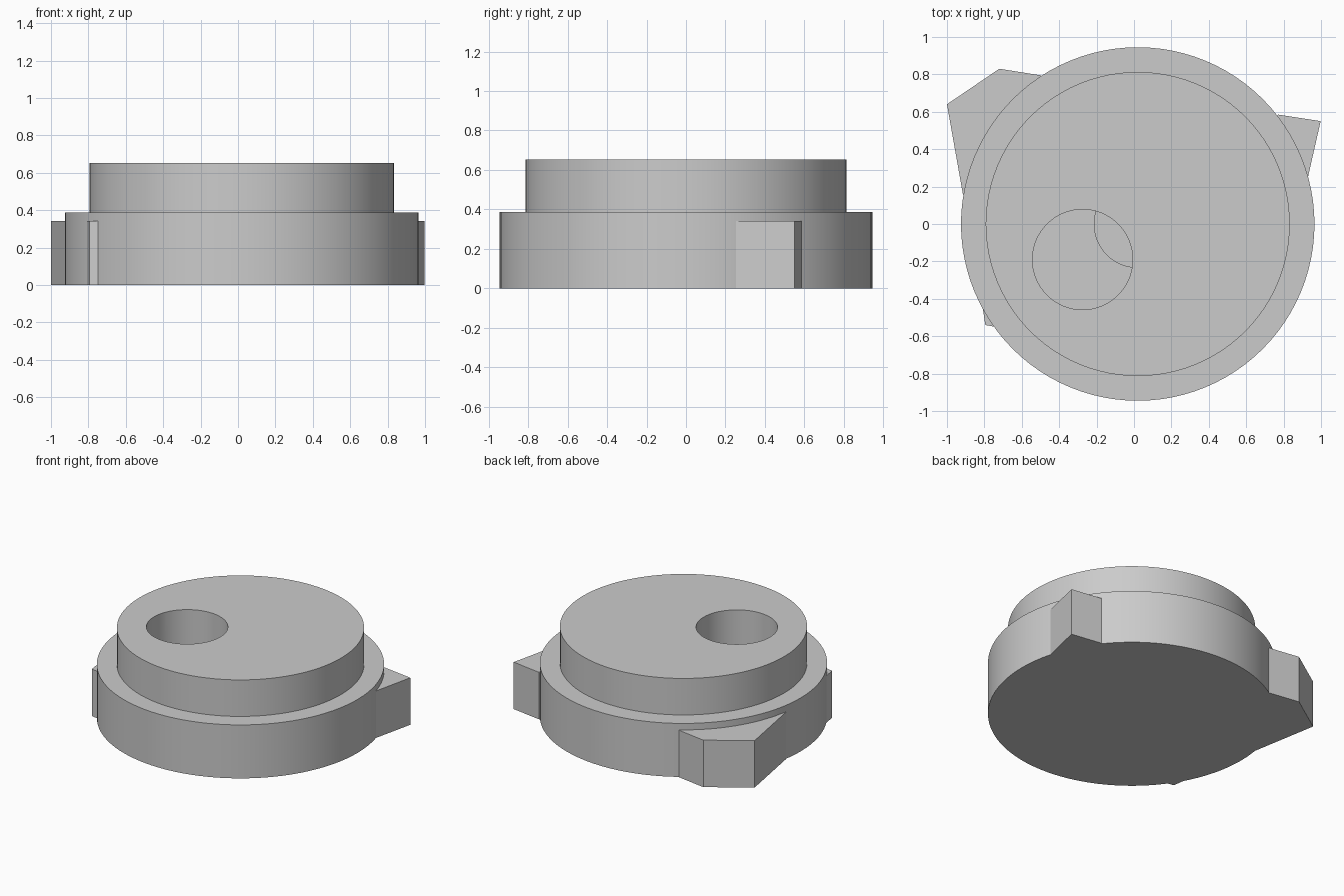
import bpy, bmesh, math

cube = bpy.data.objects.get("Cube")
if cube:
    bpy.data.objects.remove(cube, do_unlink=True)

grey = bpy.data.materials.new("plain_grey")
grey.use_nodes = True
grey.diffuse_color = (0.6, 0.6, 0.6, 1)
grey.node_tree.nodes["Principled BSDF"].inputs["Base Color"].default_value = (0.6, 0.6, 0.6, 1)

CENTRE = (0.02, 0.0)
STEP = 0.388
TOP = 0.653


def finish(name, bm):
    bmesh.ops.recalc_face_normals(bm, faces=bm.faces[:])
    mesh = bpy.data.meshes.new(name)
    bm.to_mesh(mesh)
    bm.free()
    mesh.materials.append(grey)
    obj = bpy.data.objects.new(name, mesh)
    bpy.context.collection.objects.link(obj)
    return obj


def turned(name, centre, profile, segments=96):
    """Closed round solid from (radius, height) rings."""
    bm = bmesh.new()
    rings = []
    for r, z in profile:
        angles = [2 * math.pi * i / segments for i in range(segments)]
        rings.append([bm.verts.new((centre[0] + r * math.cos(a),
                                    centre[1] + r * math.sin(a), z)) for a in angles])
    for low, high in zip(rings, rings[1:]):
        for i in range(segments):
            j = (i + 1) % segments
            bm.faces.new((low[i], low[j], high[j], high[i]))
    bm.faces.new(rings[0])
    bm.faces.new(rings[-1])
    return finish(name, bm)


def prism(name, outline, height):
    bm = bmesh.new()
    face = bm.faces.new([bm.verts.new((x, y, 0)) for x, y in outline])
    up = bmesh.ops.extrude_face_region(bm, geom=[face])["geom"]
    moved = [v for v in up if isinstance(v, bmesh.types.BMVert)]
    bmesh.ops.translate(bm, verts=moved, vec=(0, 0, height))
    return finish(name, bm)


def smooth(obj):
    bpy.ops.object.select_all(action='DESELECT')
    obj.select_set(True)
    bpy.context.view_layer.objects.active = obj
    bpy.ops.object.shade_smooth_by_angle(angle=math.radians(30))


# Stepped round body with an off-centre well
body = turned("stepped_body", CENTRE,
              [(0.945, 0), (0.945, STEP), (0.813, STEP), (0.813, TOP)])
cutter = turned("well_cutter", (-0.275, -0.19), [(0.268, 0.3), (0.268, TOP + 0.1)], 64)
cutter.hide_render = True
cut = body.modifiers.new("well", 'BOOLEAN')
cut.operation = 'DIFFERENCE'
cut.solver = 'EXACT'
cut.object = cutter
bpy.context.view_layer.objects.active = body
bpy.ops.object.modifier_apply(modifier="well")
bpy.data.objects.remove(cutter, do_unlink=True)
smooth(body)

# Central post that shows in one side of the well
post = turned("centre_post", CENTRE, [(0.235, 0.25), (0.235, STEP)], 64)
smooth(post)

# Angular lugs around the rim
lugs = {
    "back_right_lug": [(-0.8, 0.1), (-0.915, 0.16), (-1, 0.64), (-0.72, 0.83),
                       (-0.5, 0.795), (-0.4, 0.7)],
    "back_left_lug": [(0.7, 0.5), (0.77, 0.585), (0.998, 0.55), (0.93, 0.25), (0.85, 0.2)],
    "front_right_lug": [(-0.7, -0.45), (-0.81, -0.44), (-0.795, -0.54), (-0.74, -0.55)],
}
for name, outline in lugs.items():
    prism(name, outline, 0.341)
